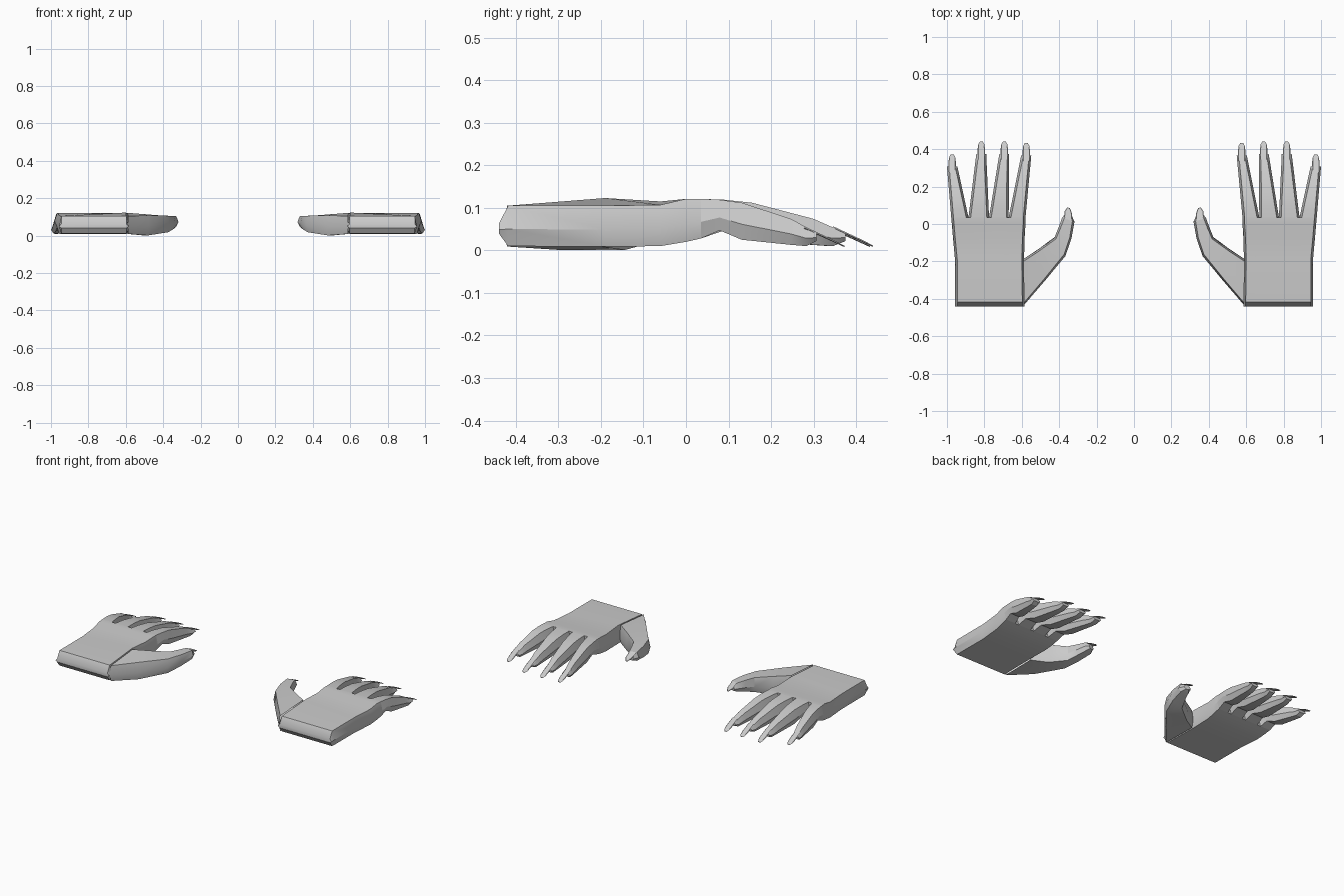
import bpy, bmesh

def loft(name, stations, sx, inset=0.012, cap_start=True):
    """Skin six-sided sections: (left x,y, right x,y, z bottom, z top left, z top right)."""
    bm = bmesh.new()
    rings = []
    for lx, ly, rx, ry, zb, ztl, ztr in stations:
        w = ((rx - lx) ** 2 + (ry - ly) ** 2) ** 0.5
        t = min(inset / w, 0.3)
        ax, ay = lx + (rx - lx) * t, ly + (ry - ly) * t
        bx, by = rx - (rx - lx) * t, ry - (ry - ly) * t
        pts = [(ax, ay, ztl), (bx, by, ztr), (rx, ry, zb + (ztr - zb) * 0.42),
               (bx, by, zb), (ax, ay, zb), (lx, ly, zb + (ztl - zb) * 0.42)]
        rings.append([bm.verts.new((x * sx, y, z)) for x, y, z in pts])
    for a, b in zip(rings, rings[1:]):
        for i in range(6):
            j = (i + 1) % 6
            bm.faces.new((a[i], a[j], b[j], b[i]))
    if cap_start:
        bm.faces.new(rings[0])
    bm.faces.new(rings[-1])
    bmesh.ops.recalc_face_normals(bm, faces=bm.faces)
    me = bpy.data.meshes.new(name)
    bm.to_mesh(me)
    bm.free()
    ob = bpy.data.objects.new(name, me)
    bpy.context.collection.objects.link(ob)
    bpy.ops.object.select_all(action='DESELECT')
    ob.select_set(True)
    bpy.context.view_layer.objects.active = ob
    bpy.ops.object.shade_smooth_by_angle(angle=0.5)

def straight(lx, rx, y, zb, zt, zr=None):
    return (lx, y, rx, y, zb, zt, zt if zr is None else zr)

# finger side profile: y, z bottom, z top
PROFILE = [(0.035, 0.028, 0.121), (0.09, 0.047, 0.119), (0.155, 0.025, 0.112),
           (0.30, 0.013, 0.074), (0.345, 0.01, 0.054), (0.375, 0.022, 0.042)]

# name, base left/right, tip left/right, fingertip y
FINGERS = [("index_finger", 0.580, 0.670, 0.549, 0.603, 0.367),
           ("middle_finger", 0.670, 0.775, 0.667, 0.720, 0.375),
           ("ring_finger", 0.775, 0.885, 0.790, 0.843, 0.375),
           ("little_finger", 0.885, 0.977, 0.944, 1.0, 0.307)]

for side, sx in (("right", 1), ("left", -1)):
    # palm with bevelled wrist end
    loft(side + "_palm", [
        straight(0.585, 0.957, -0.44, 0.04, 0.062),
        straight(0.585, 0.957, -0.418, 0.01, 0.105),
        straight(0.588, 0.957, -0.19, 0.009, 0.123, 0.105),
        straight(0.584, 0.969, -0.06, 0.010, 0.115, 0.107),
        straight(0.580, 0.974, 0.0, 0.02, 0.121),
        straight(0.580, 0.977, 0.035, 0.028, 0.121)], sx)

    # fingers and their nails
    for name, bl, br, tl, tr, tip in FINGERS:
        st = []
        for y, zb, zt in PROFILE:
            t = (y - 0.035) / 0.34
            x0, x1 = bl + (tl - bl) * t, br + (tr - br) * t
            if t == 1:
                x0, x1 = x0 + 0.006, x1 - 0.006
            st.append(straight(x0, x1, 0.035 + t * (tip - 0.035), zb, zt))
        loft(f"{side}_{name}", st, sx, cap_start=False)
        c = (tl + tr) / 2
        loft(f"{side}_{name}_nail", [
            straight(c - 0.019, c + 0.019, tip - 0.03, 0.051, 0.057),
            straight(c - 0.019, c + 0.019, tip + 0.03, 0.024, 0.029),
            straight(c - 0.016, c + 0.016, tip + 0.052, 0.014, 0.018),
            straight(c - 0.008, c + 0.008, tip + 0.065, 0.008, 0.011)], sx, 0.003)

    # thumb and its nail
    loft(side + "_thumb", [
        (0.587, -0.432, 0.592, -0.188, 0.009, 0.105, 0.122),
        (0.480, -0.308, 0.508, -0.132, 0.001, 0.107, 0.115),
        (0.367, -0.172, 0.424, -0.07, 0.018, 0.106, 0.108),
        (0.335, -0.08, 0.402, -0.015, 0.036, 0.106, 0.106),
        (0.318, 0.012, 0.385, 0.032, 0.050, 0.103, 0.103),
        (0.331, 0.042, 0.372, 0.05, 0.060, 0.088, 0.088)], sx, cap_start=False)
    loft(side + "_thumb_nail", [
        (0.329, 0.015, 0.375, 0.028, 0.096, 0.102, 0.102),
        (0.333, 0.062, 0.371, 0.068, 0.078, 0.083, 0.083),
        (0.343, 0.086, 0.358, 0.088, 0.068, 0.072, 0.072)], sx, 0.003)
